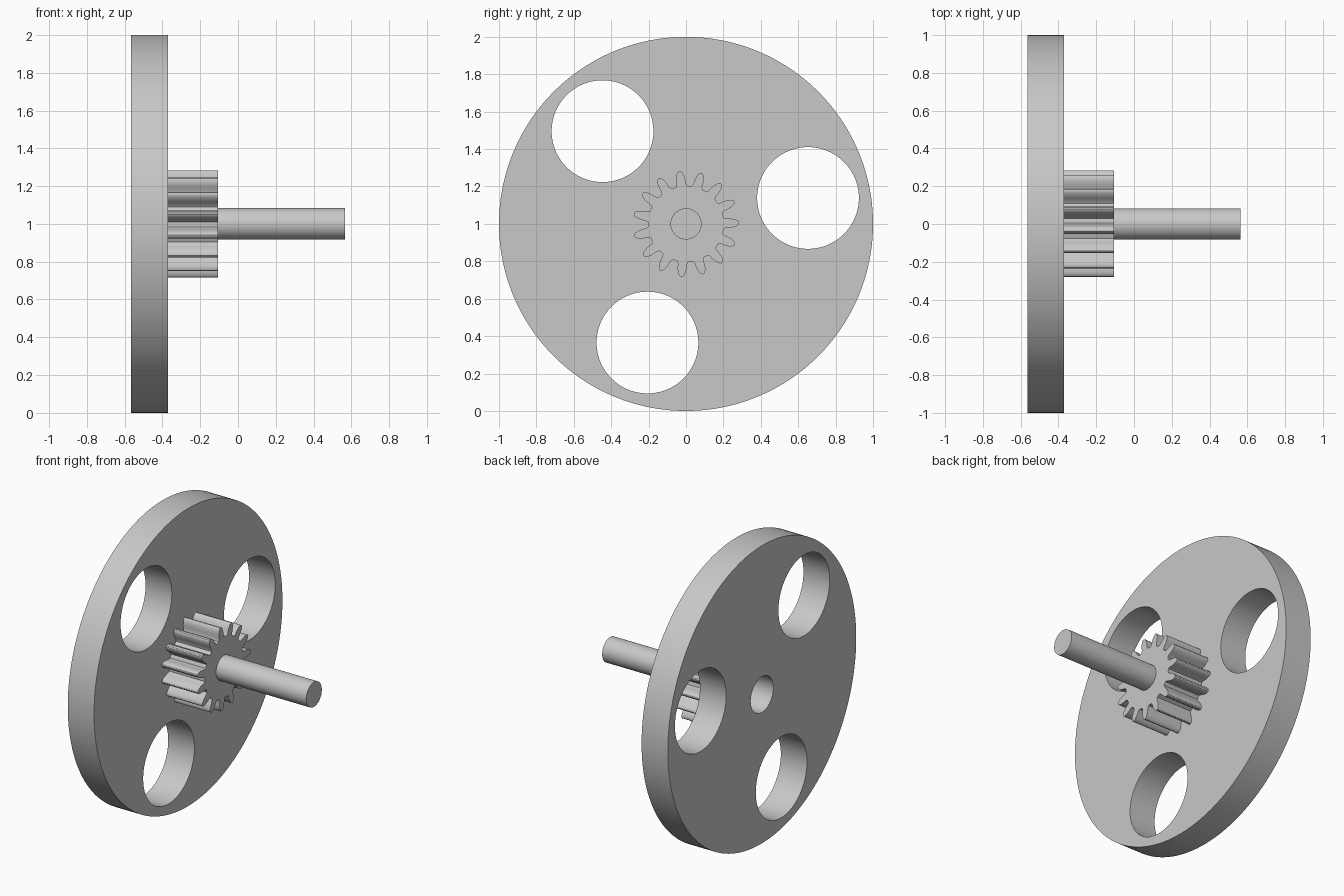
import bpy, bmesh
from math import cos, sin, radians, tau
from mathutils import Matrix

cube = bpy.data.objects.get("Cube")
if cube:
    bpy.data.objects.remove(cube, do_unlink=True)

# Single plain grey material
grey = bpy.data.materials.new("plain grey")
grey.use_nodes = True
colour = (0.58, 0.58, 0.58, 1)
grey.diffuse_color = colour
grey.node_tree.nodes["Principled BSDF"].inputs["Base Color"].default_value = colour

# Local x, y, z of a profile become world y, z, x
AXLE = Matrix(((0, 0, 1, 0), (1, 0, 0, 0), (0, 1, 0, 1), (0, 0, 0, 1)))


def polar(radius, degrees):
    return radius * cos(radians(degrees)), radius * sin(radians(degrees))


def circle(radius, centre=(0, 0), sides=96):
    return [(centre[0] + radius * cos(tau * i / sides),
             centre[1] + radius * sin(tau * i / sides)) for i in range(sides)]


def extrude_profile(name, loops, x0, x1):
    """Fill an outline (later loops are holes) and extrude it along the axle."""
    curve = bpy.data.curves.new(name, 'CURVE')
    curve.dimensions = '2D'
    curve.fill_mode = 'BOTH'
    curve.extrude = (x1 - x0) / 2
    for loop in loops:
        spline = curve.splines.new('POLY')
        spline.points.add(len(loop) - 1)
        for point, (u, v) in zip(spline.points, loop):
            point.co = (u, v, 0, 1)
        spline.use_cyclic_u = True
    obj = bpy.data.objects.new(name, curve)
    bpy.context.collection.objects.link(obj)
    bpy.ops.object.select_all(action='DESELECT')
    obj.select_set(True)
    bpy.context.view_layer.objects.active = obj
    bpy.ops.object.convert(target='MESH')
    obj = bpy.context.view_layer.objects.active

    # Weld caps to walls, then place along the axle
    bm = bmesh.new()
    bm.from_mesh(obj.data)
    bmesh.ops.remove_doubles(bm, verts=bm.verts, dist=0.0001)
    bm.transform(Matrix.Translation(((x0 + x1) / 2, 0, 0)) @ AXLE)
    bmesh.ops.recalc_face_normals(bm, faces=bm.faces)
    bm.to_mesh(obj.data)
    bm.free()
    obj.name = name
    obj.data.materials.clear()
    obj.data.materials.append(grey)
    bpy.ops.object.shade_smooth_by_angle(angle=radians(30))
    return obj


# Flywheel disc with three large holes and a central bore
holes = [circle(0.272, polar(0.667, 12 + 120 * i)) for i in range(3)]
extrude_profile("flywheel_disc", [circle(1, sides=192)] + holes + [circle(0.12)],
                -0.565, -0.37)

# Pinion gear: half a tooth as (radius, half angle), mirrored and repeated
TEETH = 15
half_tooth = [(0.203, 8.5), (0.215, 6.6), (0.235, 6), (0.255, 4.9),
              (0.27, 3.6), (0.28, 2.1), (0.284, 0.8)]
gear = []
for i in range(TEETH):
    mid = 1 + 360 / TEETH * i
    gear += [polar(r, mid - a) for r, a in half_tooth]
    gear += [polar(r, mid + a) for r, a in reversed(half_tooth)]
    gear.append(polar(0.203, mid + 180 / TEETH))
extrude_profile("pinion_gear", [gear], -0.37, -0.105)

# Shaft
extrude_profile("shaft", [circle(0.083)], -0.2, 0.565)
